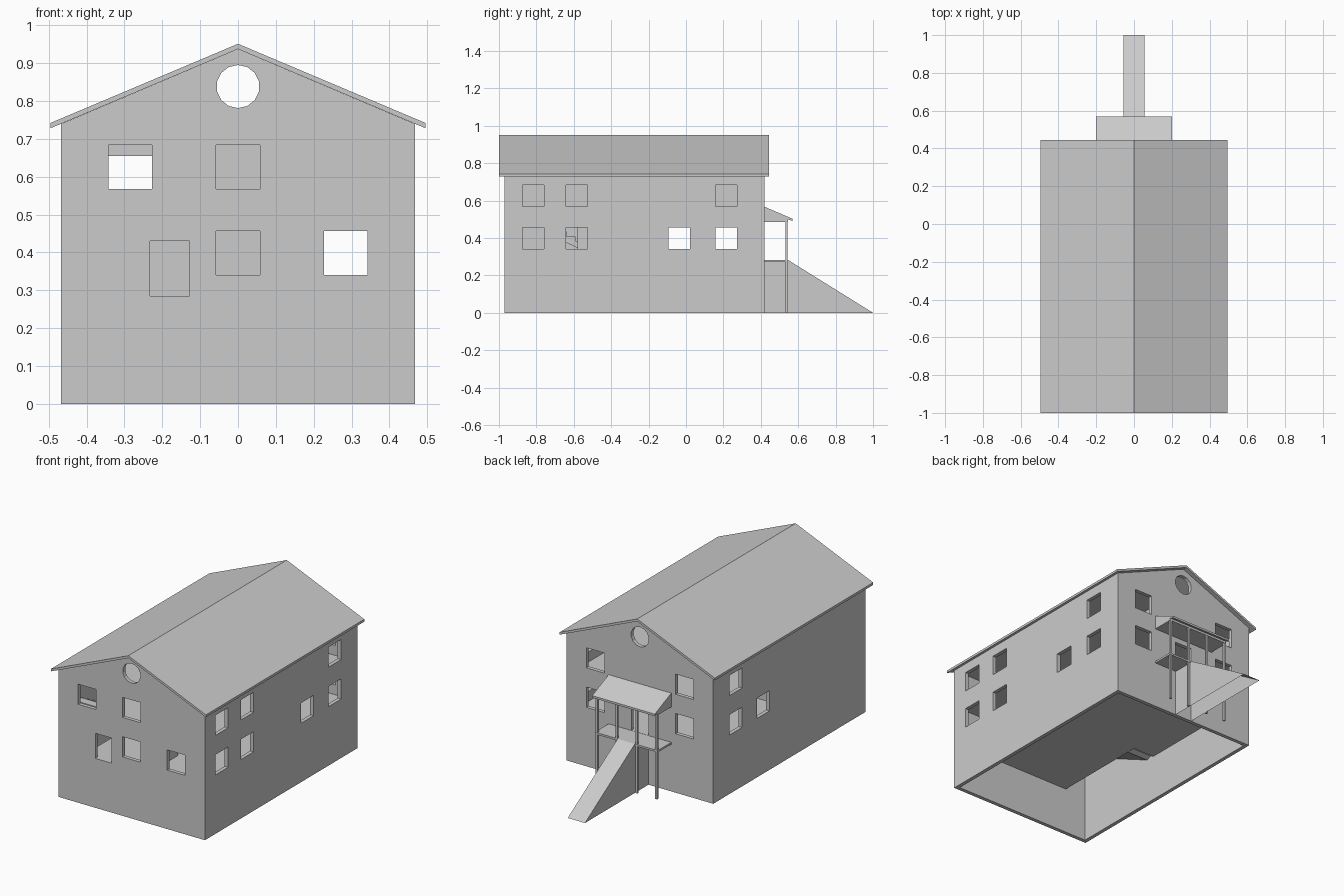
import bpy, bmesh, math

if "Cube" in bpy.data.objects:
    bpy.data.objects.remove(bpy.data.objects["Cube"])


def prism(bm, pts, axis, a, b, caps=True):
    """Extrude a 2D outline along an axis; y uses (x,z), x uses (y,z), z uses (x,y)."""
    place = {'x': lambda p, t: (t, p[0], p[1]),
             'y': lambda p, t: (p[0], t, p[1]),
             'z': lambda p, t: (p[0], p[1], t)}[axis]
    lo = [bm.verts.new(place(p, a)) for p in pts]
    hi = [bm.verts.new(place(p, b)) for p in pts]
    faces = [bm.faces.new((lo[i - 1], lo[i], hi[i], hi[i - 1])) for i in range(len(pts))]
    if caps:
        faces += [bm.faces.new(lo), bm.faces.new(hi)]
    bmesh.ops.recalc_face_normals(bm, faces=faces)


def box(bm, x0, x1, y0, y1, z0, z1):
    prism(bm, [(x0, y0), (x1, y0), (x1, y1), (x0, y1)], 'z', z0, z1)


def finish(bm, name):
    me = bpy.data.meshes.new(name)
    bm.to_mesh(me)
    bm.free()
    ob = bpy.data.objects.new(name, me)
    bpy.context.collection.objects.link(ob)
    return ob


def boxes(name, items):
    bm = bmesh.new()
    for it in items:
        box(bm, *it)
    return finish(bm, name)


def carve(target, cutter):
    """Cut, bake the result and drop the cutter."""
    mod = target.modifiers.new("cut", 'BOOLEAN')
    mod.operation, mod.solver, mod.object = 'DIFFERENCE', 'EXACT', cutter
    cutter.hide_render = True
    dg = bpy.context.evaluated_depsgraph_get()
    baked = bpy.data.meshes.new_from_object(target.evaluated_get(dg))
    target.modifiers.clear()
    target.data = baked
    bpy.data.objects.remove(cutter)


W, Y0, Y1, T = 0.468, -0.97, 0.42, 0.022      # wall half width, ends, thickness
XI, F, B = W - T, Y0 + T, Y1 - T              # inside faces
LOW, UP = (0.34, 0.457), (0.568, 0.684)       # window heights
FLOORS = (0.283, 0.51, 0.737)

# outer walls: gabled shell, open below
bm = bmesh.new()
prism(bm, [(-W, 0), (W, 0), (W, 0.739), (0, 0.937), (-W, 0.739)], 'y', Y0, Y1)
walls = finish(bm, "walls")
carve(walls, boxes("wall_hollow", [(-XI, XI, F, B, -0.1, 1.2)]))

# window and door openings
h = 0.0575
cuts = []
for x, z in [(-0.285, UP), (0, UP), (0, LOW), (0.284, LOW)]:
    cuts.append((x - h, x + h, Y0 - 0.05, F + 0.03, *z))
cuts.append((-0.232, -0.128, Y0 - 0.05, F + 0.03, 0.285, 0.43))
for x in (-0.285, 0.285):
    for z in (LOW, UP):
        cuts.append((x - h, x + h, B - 0.03, Y1 + 0.05, *z))
cuts.append((-0.055, 0.055, B - 0.03, Y1 + 0.05, 0.284, 0.457))
for y, z in [(-0.816, LOW), (-0.816, UP), (-0.583, LOW), (-0.583, UP),
             (-0.037, LOW), (0.215, LOW), (0.215, UP)]:
    cuts.append((XI - 0.03, W + 0.05, y - h, y + h, *z))
for y, z in [(-0.037, LOW), (0.215, LOW), (0.215, UP)]:
    cuts.append((-W - 0.05, -XI + 0.03, y - h, y + h, *z))
carve(walls, boxes("opening_cutter", cuts))

# round gable windows
bm = bmesh.new()
ring = [(0.057 * math.sin(i * math.tau / 14), 0.838 + 0.057 * math.cos(i * math.tau / 14))
        for i in range(14)]
prism(bm, ring, 'y', -1.1, 0.6)
carve(walls, finish(bm, "round_cutter"))

# roof
bm = bmesh.new()
prism(bm, [(-0.495, 0.728), (0, 0.937), (0.495, 0.728),
           (0.495, 0.742), (0, 0.951), (-0.495, 0.742)], 'y', -1.0, 0.445)
finish(bm, "roof")

# floors with a stair well, and the attic floor
for name, z in zip(("lower_floor", "upper_floor"), FLOORS):
    bm = bmesh.new()
    prism(bm, [(-0.31, F), (XI, F), (XI, B), (-XI, B), (-XI, -0.37), (-0.31, -0.37)],
          'z', z - 0.012, z)
    finish(bm, name)
boxes("attic_floor", [(-XI, XI, F, B, FLOORS[2] - 0.012, FLOORS[2])])

# interior walls
z0, z1, z2 = FLOORS[0], FLOORS[1] - 0.012, FLOORS[2] - 0.012
boxes("lower_partitions", [(-0.318, 0.1, -0.3, -0.285, z0, z1),
                           (0.085, 0.1, -0.58, -0.3, z0, z1),
                           (0.085, 0.1, F, -0.69, z0, z1)])
u = FLOORS[1]
boxes("upper_partitions", [(0.085, 0.1, F, -0.42, u, z2),
                           (0.085, 0.1, -0.285, B, u, z2),
                           (-0.22, 0.085, -0.3, -0.285, u, z2),
                           (-XI, -0.35, -0.3, -0.285, u, z2),
                           (-0.35, -0.22, -0.3, -0.285, 0.655, z2)])

# stairs
n, run, rise = 9, 0.05, (FLOORS[1] - FLOORS[0]) / 9
bm = bmesh.new()
prof = [(-0.39, z0)]
for i in range(n):
    prof += [(-0.39 - i * run, z0 + (i + 1) * rise), (-0.39 - (i + 1) * run, z0 + (i + 1) * rise)]
prof += [(-0.39 - n * run, FLOORS[1] - 0.04), (-0.42, z0 - 0.012)]
prism(bm, prof, 'x', -XI, -0.315)
finish(bm, "stairs")

# porch deck, posts and roof
boxes("porch_deck", [(-0.2, 0.2, Y1, 0.545, 0.272, 0.283)])
boxes("porch_posts", [(x - 0.006, x + 0.006, 0.532, 0.544, 0, 0.492)
                      for x in (-0.19, -0.064, 0.064, 0.19)])
bm = bmesh.new()
prism(bm, [(Y1, 0.567), (0.57, 0.503), (0.57, 0.491), (0.545, 0.5), (0.545, 0.487), (Y1, 0.487)],
      'x', -0.2, 0.2)
finish(bm, "porch_roof")

# ramp: hollow below, side panels run back to the house
bm = bmesh.new()
prism(bm, [(Y1, 0), (1.0, 0), (0.545, 0.283), (Y1, 0.283)], 'x', -0.055, 0.055)
bm.normal_update()
bmesh.ops.delete(bm, geom=[f for f in bm.faces if f.normal.z < -0.9 or f.normal.y < -0.9],
                 context='FACES')
finish(bm, "ramp")
